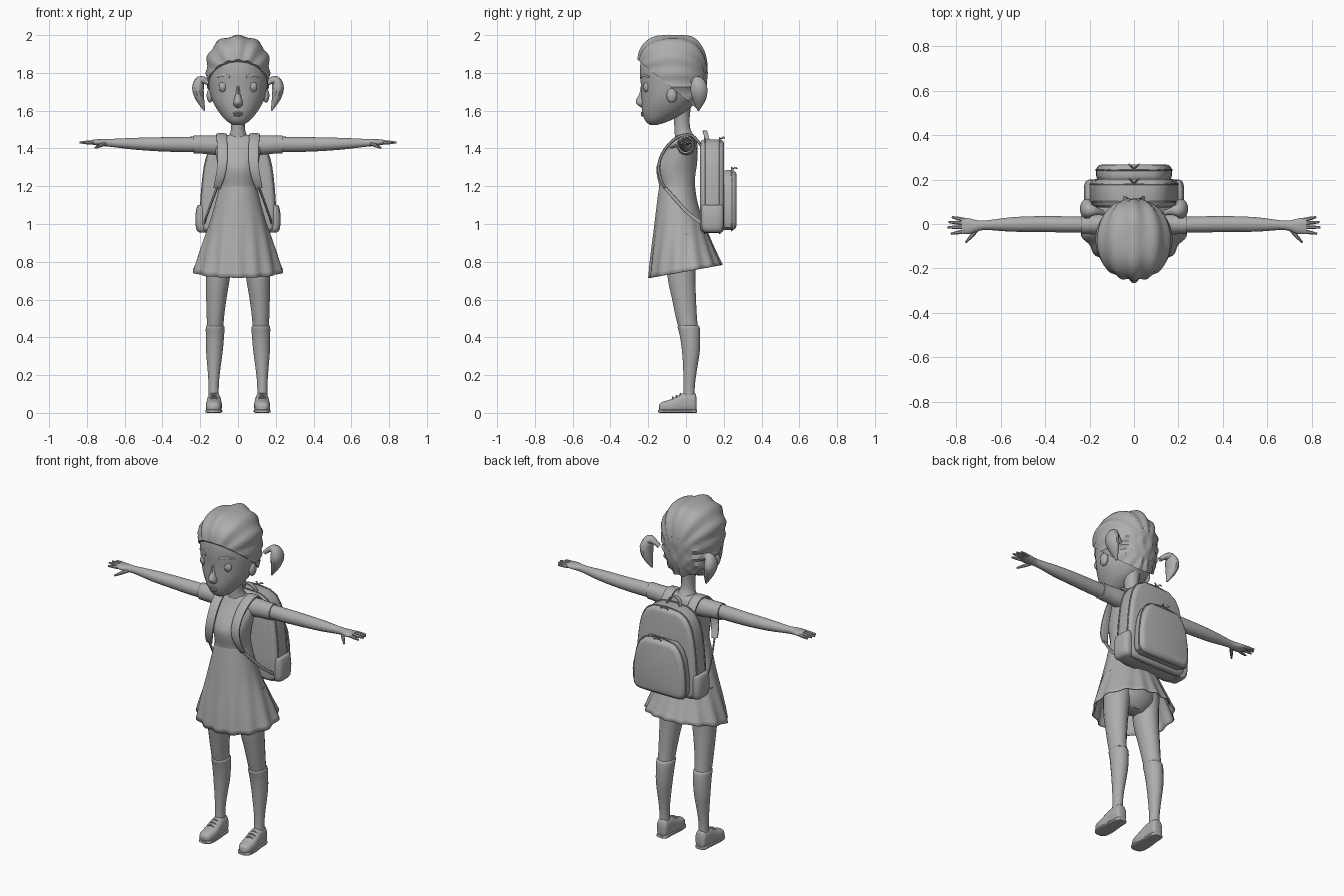
import bpy, bmesh, math
from mathutils import Vector

GREY = bpy.data.materials.new("plain grey")
GREY.diffuse_color = (0.42, 0.42, 0.42, 1)
AXES = {"x": ((0, 1, 0), (0, 0, 1)), "y": ((1, 0, 0), (0, 0, 1)), "z": ((1, 0, 0), (0, 1, 0))}


def finish(name, bm, mirror=False, angle=40):
    bmesh.ops.recalc_face_normals(bm, faces=bm.faces)
    me = bpy.data.meshes.new(name)
    bm.to_mesh(me)
    bm.free()
    me.materials.append(GREY)
    ob = bpy.data.objects.new(name, me)
    bpy.context.collection.objects.link(ob)
    bpy.ops.object.select_all(action="DESELECT")
    ob.select_set(True)
    bpy.context.view_layer.objects.active = ob
    bpy.ops.object.shade_smooth_by_angle(angle=math.radians(angle))
    if mirror:
        m = ob.modifiers.new("mirror", "MIRROR")
        m.use_mirror_merge = False
    return ob


def smooth(pts, steps):
    """Catmull-Rom through the sections."""
    out = []
    for i in range(len(pts) - 1):
        p = [pts[max(0, min(len(pts) - 1, i + k))] for k in (-1, 0, 1, 2)]
        for s in range(steps):
            t = s / steps
            out.append([0.5 * (2 * b + (c - a) * t + (2 * a - 5 * b + 4 * c - d) * t * t
                               + (3 * b - a - 3 * c + d) * t ** 3) for a, b, c, d in zip(*p)])
    return out + [list(pts[-1])]


def loft(pts, axis=None, side=(1, 0, 0), n=16, power=2, steps=3, caps=(True, True)):
    """Sections (x, y, z, half size u, half size v), flat on an axis or following the path."""
    bm = bmesh.new()
    pts = smooth(pts, steps)
    rings = []
    for i, (x, y, z, a, b) in enumerate(pts):
        if axis:
            u, v = map(Vector, AXES[axis])
        else:
            t = (Vector(pts[min(i + 1, len(pts) - 1)][:3]) - Vector(pts[max(i - 1, 0)][:3])).normalized()
            u = Vector(side)
            u = (u - t * u.dot(t)).normalized()
            v = t.cross(u)
        ring = []
        for k in range(n):
            th = 2 * math.pi * (k + 0.5) / n
            c, s = math.cos(th), math.sin(th)
            c = math.copysign(abs(c) ** (2 / power), c)
            s = math.copysign(abs(s) ** (2 / power), s)
            ring.append(bm.verts.new(Vector((x, y, z)) + u * c * a + v * s * b))
        rings.append(ring)
    for r, q in zip(rings, rings[1:]):
        for k in range(n):
            bm.faces.new((r[k], r[(k + 1) % n], q[(k + 1) % n], q[k]))
    for use, r in zip(caps, (rings[0], rings[-1])):
        if use:
            bm.faces.new(r)
    return bm


def column(rows):
    """Rows (z, front y, back y, half width) to upright sections."""
    return [(0, (f + k) / 2, z, w, (k - f) / 2) for z, f, k, w in rows]


def ball(name, loc, size, mirror=False):
    bm = bmesh.new()
    bmesh.ops.create_uvsphere(bm, u_segments=16, v_segments=10, radius=1)
    bmesh.ops.scale(bm, vec=size, verts=bm.verts)
    bmesh.ops.translate(bm, vec=loc, verts=bm.verts)
    return finish(name, bm, mirror)


def slab(name, half, y0, y1, bevel, mirror=False, both=True):
    """Outline (x, z) extruded in depth with rounded rims."""
    outline = half + [(-x, z) for x, z in reversed(half)] if both else half
    bm = bmesh.new()
    face = bm.faces.new([bm.verts.new((x, y0, z)) for x, z in outline])
    new = bmesh.ops.extrude_face_region(bm, geom=[face])["geom"]
    bmesh.ops.translate(bm, vec=(0, y1 - y0, 0), verts=[g for g in new if isinstance(g, bmesh.types.BMVert)])
    rim = [e for e in bm.edges if abs(e.verts[0].co.y - e.verts[1].co.y) < 1e-5]
    bmesh.ops.bevel(bm, geom=rim, offset=bevel, segments=3, profile=0.5, affect="EDGES")
    return finish(name, bm, mirror)


# Head and face
finish("head", loft(column([(1.525, -0.19, -0.15, 0.025), (1.545, -0.215, -0.09, 0.06),
    (1.59, -0.232, 0.0, 0.1), (1.65, -0.236, 0.05, 0.135), (1.72, -0.238, 0.075, 0.153),
    (1.8, -0.245, 0.09, 0.16), (1.88, -0.235, 0.08, 0.15), (1.95, -0.18, 0.03, 0.1)]), "z", n=28))
finish("nose", loft(column([(1.615, -0.235, -0.21, 0.016), (1.635, -0.262, -0.2, 0.026),
    (1.655, -0.266, -0.2, 0.022), (1.69, -0.248, -0.2, 0.014), (1.74, -0.238, -0.2, 0.012)]), "z", n=12))
ball("eye", (0.078, -0.208, 1.725), (0.024, 0.018, 0.028), True)
ball("pupil", (0.078, -0.222, 1.725), (0.011, 0.007, 0.014), True)
ball("ear", (0.148, -0.075, 1.68), (0.018, 0.028, 0.038), True)
finish("eyebrow", loft([(0.045, -0.24, 1.778, 0.004, 0.006), (0.08, -0.225, 1.787, 0.005, 0.008),
    (0.115, -0.194, 1.778, 0.003, 0.004)], side=(0, 1, 0), n=8), True)
for nm, z, w in (("upper_lip", 1.587, 0.042), ("lower_lip", 1.576, 0.032)):
    finish(nm, loft([(-w, -0.212, z, 0.003, 0.002), (0, -0.232, z, 0.008, 0.007),
        (w, -0.212, z, 0.003, 0.002)], side=(0, 1, 0), n=8))

# Hair combed back in ridges, trimmed along a sloping hairline
bm = loft(column([(1.56, -0.2, 0.05, 0.08), (1.62, -0.23, 0.078, 0.128), (1.68, -0.24, 0.098, 0.152),
    (1.75, -0.25, 0.11, 0.163), (1.82, -0.255, 0.113, 0.168), (1.88, -0.253, 0.105, 0.162),
    (1.93, -0.237, 0.086, 0.14), (1.97, -0.2, 0.055, 0.1), (1.99, -0.155, 0.02, 0.06),
    (1.996, -0.09, -0.04, 0.015)]), "z", n=72)
for v in bm.verts:
    d = v.co - Vector((0, -0.07, 1.76))
    v.co += d.normalized() * 0.006 * math.cos(15 * math.atan2(abs(d.x), max(d.z, -0.2) + 0.02))
cut = bmesh.ops.bisect_plane(bm, geom=bm.verts[:] + bm.edges[:] + bm.faces[:], plane_co=(0, -0.25, 1.865),
                             plane_no=(0, 0.62, 0.75), clear_inner=True)["geom_cut"]
bmesh.ops.edgeloop_fill(bm, edges=[e for e in cut if isinstance(e, bmesh.types.BMEdge)])
finish("hair", bm)
finish("pigtail", loft([(0.14, 0.05, 1.73, 0.012, 0.012), (0.17, 0.058, 1.755, 0.018, 0.016),
    (0.198, 0.062, 1.76, 0.032, 0.026), (0.212, 0.068, 1.72, 0.046, 0.032),
    (0.202, 0.07, 1.665, 0.038, 0.024), (0.177, 0.065, 1.6, 0.004, 0.004)], side=(0, 1, 0), n=12), True)

# Neck, bodice and skirt
finish("neck", loft(column([(1.4, -0.06, 0.05, 0.07), (1.46, -0.06, 0.045, 0.052), (1.5, -0.062, 0.025, 0.038),
    (1.56, -0.065, 0.02, 0.038), (1.64, -0.07, 0.03, 0.05)]), "z", n=16))
finish("bodice", loft(column([(1.14, -0.14, 0.055, 0.108), (1.2, -0.142, 0.048, 0.1), (1.26, -0.155, 0.05, 0.102),
    (1.31, -0.155, 0.058, 0.108), (1.37, -0.12, 0.062, 0.118), (1.42, -0.082, 0.06, 0.125),
    (1.455, -0.062, 0.05, 0.1), (1.472, -0.05, 0.035, 0.055)]), "z", n=28))
bm = loft(column([(1.2, -0.142, 0.048, 0.1), (1.12, -0.153, 0.06, 0.118), (1.0, -0.167, 0.095, 0.152),
    (0.92, -0.177, 0.125, 0.18), (0.84, -0.187, 0.155, 0.208), (0.75, -0.195, 0.19, 0.238)]),
    "z", n=84, caps=(True, False))
for v in bm.verts:
    t = max(0, min(1, (1.1 - v.co.z) / 0.35))
    fold = 1 + 0.035 * t * math.cos(14 * math.atan2(v.co.x, v.co.y))
    v.co.x *= fold
    v.co.y *= fold
    v.co.z += 0.18 * v.co.y * t
skirt = finish("skirt", bm)
shell = skirt.modifiers.new("cloth", "SOLIDIFY")
shell.thickness = 0.006
finish("hips", loft(column([(0.76, -0.06, 0.03, 0.06), (0.82, -0.1, 0.07, 0.14), (0.95, -0.12, 0.08, 0.14),
    (1.1, -0.12, 0.04, 0.1)]), "z"))

# Arms with short sleeves and hands
finish("sleeve", loft([(0.07, 0, 1.415, 0.05, 0.052), (0.13, 0, 1.418, 0.048, 0.052), (0.18, -0.002, 1.42, 0.045, 0.049),
    (0.236, -0.003, 1.421, 0.043, 0.048)], "x", n=20), True)
finish("arm", loft([(0.2, -0.003, 1.422, 0.036, 0.041), (0.3, -0.002, 1.421, 0.037, 0.04), (0.42, 0, 1.422, 0.036, 0.037),
    (0.55, -0.002, 1.425, 0.033, 0.031), (0.66, -0.005, 1.429, 0.022, 0.022), (0.7, -0.008, 1.431, 0.024, 0.02),
    (0.74, -0.01, 1.432, 0.036, 0.017), (0.775, -0.008, 1.433, 0.036, 0.012)], "x", n=18), True)
for nm, a, b in (("little_finger", (0.76, 0.018, 1.432), (0.82, 0.031, 1.43)),
                 ("ring_finger", (0.765, 0.003, 1.434), (0.834, 0.009, 1.432)),
                 ("middle_finger", (0.765, -0.014, 1.434), (0.838, -0.015, 1.432)),
                 ("index_finger", (0.76, -0.032, 1.432), (0.824, -0.044, 1.428)),
                 ("thumb", (0.705, -0.025, 1.425), (0.757, -0.083, 1.403))):
    m = [(p + q) / 2 for p, q in zip(a, b)]
    finish(nm, loft([(*a, 0.01, 0.01), (*m, 0.009, 0.009), (*b, 0.005, 0.005)], side=(0, 0, 1), n=8), True)

# Legs, socks and shoes
finish("leg", loft([(0.095, -0.02, 0.95, 0.075, 0.085), (0.105, -0.025, 0.74, 0.066, 0.076),
    (0.115, -0.01, 0.6, 0.054, 0.064), (0.12, 0.003, 0.5, 0.046, 0.056), (0.122, 0.018, 0.42, 0.044, 0.05)],
    "z", n=20), True)
finish("sock", loft([(0.121, 0.012, 0.462, 0.045, 0.053), (0.121, 0.014, 0.452, 0.05, 0.059),
    (0.122, 0.021, 0.41, 0.049, 0.055), (0.125, 0.026, 0.32, 0.044, 0.047), (0.128, 0.02, 0.2, 0.031, 0.034),
    (0.129, 0.016, 0.12, 0.027, 0.03), (0.129, 0.016, 0.06, 0.03, 0.034)], "z", n=20), True)
bm = loft([(0.129, -0.143, 0.028, 0.018, 0.014), (0.129, -0.128, 0.03, 0.034, 0.028), (0.128, -0.09, 0.033, 0.042, 0.036),
    (0.127, -0.05, 0.042, 0.041, 0.045), (0.127, -0.015, 0.052, 0.037, 0.054), (0.127, 0.025, 0.054, 0.035, 0.055),
    (0.127, 0.048, 0.052, 0.031, 0.052), (0.127, 0.056, 0.045, 0.018, 0.036)], "y", n=20, power=2.6)
for v in bm.verts:
    v.co.z = max(v.co.z, 0.004)
finish("shoe", bm, True)
finish("shoe_sole", loft([(0.128, -0.147, 0.009, 0.018, 0.007), (0.128, -0.13, 0.009, 0.038, 0.009),
    (0.128, -0.08, 0.009, 0.045, 0.009), (0.127, -0.01, 0.009, 0.038, 0.009), (0.127, 0.045, 0.009, 0.034, 0.009),
    (0.127, 0.059, 0.009, 0.018, 0.008)], "y", n=16, power=5), True)
for i in range(3):
    y, z = -0.07 + 0.02 * i, 0.079 + 0.009 * i
    finish("shoe_lace", loft([(0.105, y, z - 0.008, 0.004, 0.004), (0.128, y, z + 0.003, 0.005, 0.005),
        (0.151, y, z - 0.008, 0.004, 0.004)], side=(0, 1, 0), n=8), True)

# Backpack body, front pocket, side pouches and piping
BODY = [(0.0, 0.95), (0.15, 0.953), (0.185, 0.968), (0.197, 1.0), (0.197, 1.1), (0.19, 1.2), (0.178, 1.3),
        (0.16, 1.37), (0.13, 1.42), (0.08, 1.448), (0.0, 1.456)]
POCKET = [(0.0, 0.965), (0.13, 0.967), (0.16, 0.982), (0.17, 1.01), (0.168, 1.1), (0.155, 1.19), (0.13, 1.25),
          (0.09, 1.285), (0.0, 1.3)]
slab("backpack", BODY[1:-1], 0.075, 0.202, 0.024)
slab("front_pocket", POCKET[1:-1], 0.19, 0.268, 0.026)
for nm, shape, y in (("body_piping", BODY, 0.178), ("body_inner_piping", BODY, 0.1), ("pocket_piping", POCKET, 0.243)):
    half = [(x, y, z, 0.004, 0.004) for x, z in shape]
    finish(nm, loft(half, side=(0, 1, 0), n=6, steps=2), True)
finish("side_pouch", loft([(0.185, 0.14, 0.955, 0.02, 0.04), (0.192, 0.14, 0.975, 0.03, 0.056),
    (0.194, 0.14, 1.04, 0.032, 0.06), (0.192, 0.14, 1.09, 0.026, 0.058), (0.188, 0.14, 1.1, 0.022, 0.055)],
    "z", n=20, power=3), True)
finish("carry_handle", loft([(-0.045, 0.115, 1.44, 0.012, 0.005), (-0.03, 0.105, 1.475, 0.012, 0.005),
    (0, 0.1, 1.49, 0.012, 0.005), (0.03, 0.105, 1.475, 0.012, 0.005), (0.045, 0.115, 1.44, 0.012, 0.005)],
    side=(0, 1, 0), n=8, power=4))
for nm, y, z in (("body_zip_pull", 0.185, 1.452), ("pocket_zip_pull", 0.25, 1.292)):
    finish(nm, loft([(0.003, y, z, 0.004, 0.004), (0.014, y + 0.012, z + 0.006, 0.005, 0.004),
        (0.024, y + 0.02, z + 0.002, 0.003, 0.003)], n=8, side=(0, 0, 1)), True)

# Shoulder straps and lower webbing
finish("shoulder_strap", loft([(0.085, 0.09, 1.4, 0.028, 0.007), (0.086, 0.045, 1.458, 0.028, 0.008),
    (0.088, 0, 1.473, 0.028, 0.008), (0.086, -0.06, 1.45, 0.028, 0.008), (0.082, -0.115, 1.39, 0.027, 0.008),
    (0.083, -0.143, 1.32, 0.026, 0.008), (0.095, -0.138, 1.25, 0.024, 0.008), (0.112, -0.11, 1.19, 0.018, 0.007)],
    n=12, power=4), True)
finish("lower_webbing", loft([(0.108, -0.118, 1.2, 0.009, 0.004), (0.133, -0.06, 1.135, 0.009, 0.004),
    (0.16, 0.01, 1.06, 0.009, 0.004), (0.18, 0.09, 1.0, 0.009, 0.004)], side=(0, 0, 1), n=8, power=4), True)
